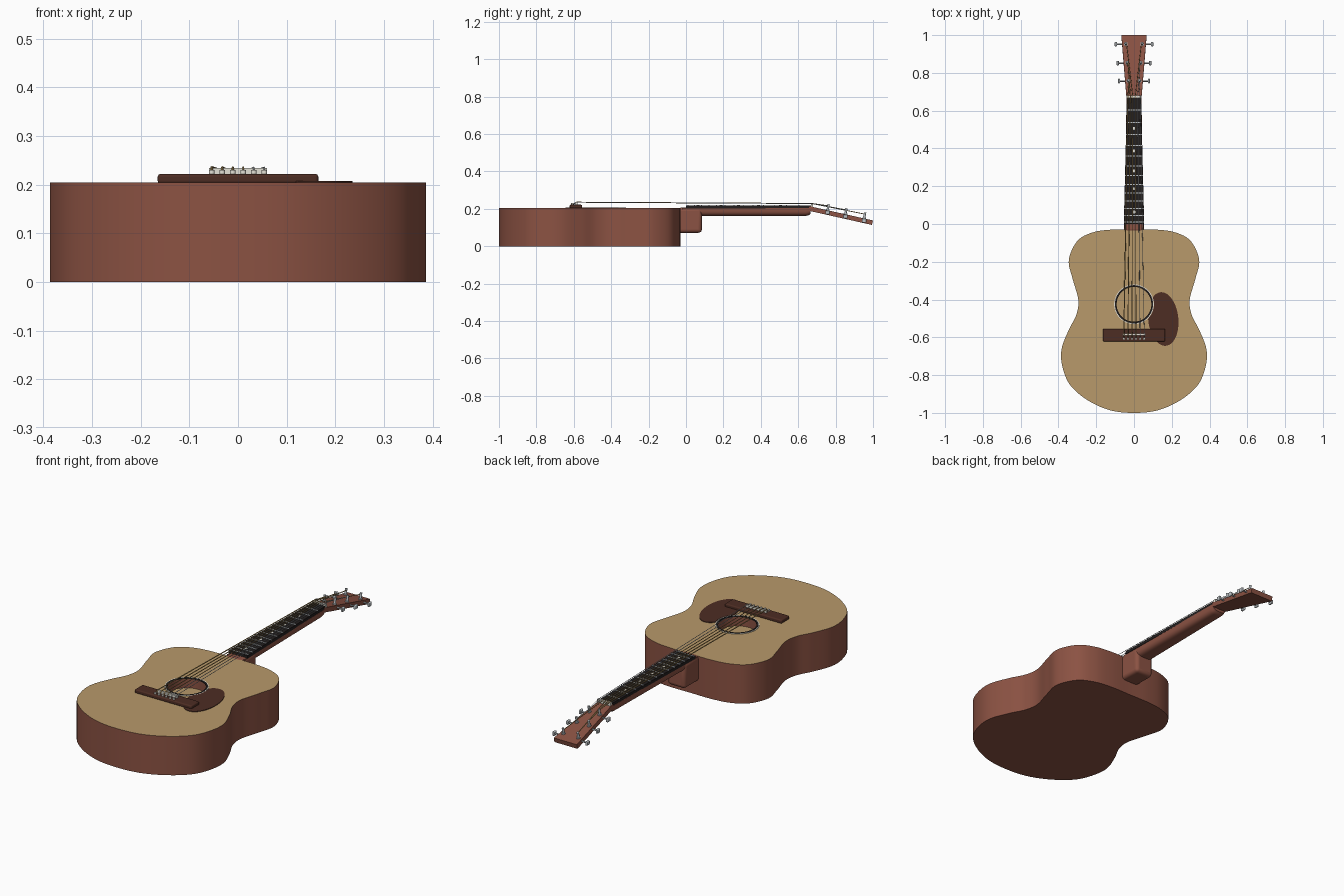
import bpy, bmesh, math
from mathutils import Vector

if "Cube" in bpy.data.objects:
    bpy.data.objects.remove(bpy.data.objects["Cube"])


def mat(name, r, g, b):
    m = bpy.data.materials.new(name)
    m.diffuse_color = (r, g, b, 1)
    m.use_nodes = True
    m.node_tree.nodes["Principled BSDF"].inputs["Base Color"].default_value = m.diffuse_color
    return m


BROWN = mat("mahogany", 0.26, 0.085, 0.056)
TAN = mat("spruce", 0.48, 0.32, 0.145)
DARK = mat("rosewood", 0.075, 0.026, 0.017)
BLACK = mat("ebony", 0.016, 0.013, 0.013)
METAL = mat("steel", 0.52, 0.55, 0.57)
GOLD = mat("bronze_string", 0.45, 0.30, 0.11)
BONE = mat("bone", 0.78, 0.76, 0.68)


def finish(bm, name, mats, smooth=True, fix=True):
    if fix:
        bmesh.ops.recalc_face_normals(bm, faces=bm.faces)
    me = bpy.data.meshes.new(name)
    bm.to_mesh(me)
    bm.free()
    ob = bpy.data.objects.new(name, me)
    bpy.context.collection.objects.link(ob)
    for m in mats:
        me.materials.append(m)
    if smooth:
        bpy.ops.object.select_all(action='DESELECT')
        ob.select_set(True)
        bpy.context.view_layer.objects.active = ob
        bpy.ops.object.shade_smooth_by_angle(angle=math.radians(35))
    return ob


def loft(name, rings, m):
    # skin between equal rings of points, with end caps
    bm = bmesh.new()
    vs = [[bm.verts.new(p) for p in r] for r in rings]
    n = len(vs[0])
    for a, b in zip(vs, vs[1:]):
        for i in range(n):
            bm.faces.new((a[i], a[(i + 1) % n], b[(i + 1) % n], b[i]))
    bm.faces.new(vs[0])
    bm.faces.new(vs[-1])
    return finish(bm, name, [m])


def plate(name, pts, z0, z1, m):
    return loft(name, [[(x, y, z) for x, y in pts] for z in (z0, z1)], m)


def box(name, x0, x1, y0, y1, z0, z1, m, bevel=0):
    ob = plate(name, [(x0, y0), (x1, y0), (x1, y1), (x0, y1)], z0, z1, m)
    if bevel:
        b = ob.modifiers.new("round", 'BEVEL')
        b.width, b.segments = bevel, 4
    return ob


def rod(name, a, b, r, m, n=12):
    a, b = Vector(a), Vector(b)
    q = (b - a).to_track_quat('Z', 'Y')
    ring = [q @ Vector((r * math.cos(t * math.tau / n), r * math.sin(t * math.tau / n), 0)) for t in range(n)]
    return loft(name, [[a + v for v in ring], [b + v for v in ring]], m)


def spline(p, steps=8):
    # open Catmull-Rom through 2D points
    out = []
    P = [Vector(v) for v in p]
    for i in range(1, len(P) - 2):
        a, b, c, d = P[i - 1:i + 3]
        for s in range(steps):
            t = s / steps
            out.append(0.5 * (2 * b + (c - a) * t + (2 * a - 5 * b + 4 * c - d) * t * t + (3 * b - a - 3 * c + d) * t ** 3))
    return out


def circle(r, n=64):
    return [(r * math.cos(i * math.tau / n), HOLE_Y + r * math.sin(i * math.tau / n)) for i in range(n)]


TOP, HOLE_Y, HOLE_R = 0.204, -0.425, 0.095

# body: mirrored outline, round sound hole recess, brown sides, tan top
half = [(0, -.03), (.12, -.03), (.22, -.045), (.30, -.09), (.345, -.19), (.325, -.29), (.295, -.40),
        (.305, -.48), (.345, -.56), (.383, -.66), (.38, -.75), (.34, -.85), (.25, -.93), (.13, -.985), (0, -1)]
right = spline([(-.12, -.03)] + half + [(-.13, -.985)]) + [Vector((0, -1))]
outline = right + [Vector((-v.x, v.y)) for v in reversed(right[1:-1])]
bm = bmesh.new()


def loop(pts, z):
    vs = [bm.verts.new((p[0], p[1], z)) for p in pts]
    return vs, [bm.edges.new((vs[i - 1], vs[i])) for i in range(len(vs))]


low, _ = loop(outline, 0)
up, up_e = loop(outline, TOP)
rim, rim_e = loop(circle(HOLE_R), TOP)
pit, _ = loop(circle(HOLE_R), TOP - 0.05)
bmesh.ops.triangle_fill(bm, use_beauty=True, use_dissolve=False, edges=up_e + rim_e)
for a, b in ((low, up), (pit, rim)):
    for i in range(len(a)):
        bm.faces.new((a[i - 1], a[i], b[i], b[i - 1]))
bm.faces.new(low)
bm.faces.new(pit)
bm.normal_update()
for f in bm.faces:
    zs = [v.co.z for v in f.verts]
    f.material_index = 1 if max(zs) - min(zs) < 1e-4 and min(zs) > 0.01 else 0
finish(bm, "body", [BROWN, TAN])


# rosette rings round the sound hole
def ring(name, r0, r1, z1, m):
    bm = bmesh.new()
    prof = [(r0, TOP - .002), (r0, z1), (r1, z1), (r1, TOP - .002)]
    vs = [[bm.verts.new((x, y, z)) for x, y in circle(r)] for r, z in prof]
    for k in range(4):
        a, b = vs[k], vs[(k + 1) % 4]
        for i in range(64):
            bm.faces.new((a[i - 1], a[i], b[i], b[i - 1]))
    finish(bm, name, [m])


ring("rosette_dark", 0.092, 0.101, TOP + 0.003, BLACK)
ring("rosette_light", 0.101, 0.105, TOP + 0.0025, BONE)

# pickguard: teardrop with a bite following the rosette
guard = []
for i in range(64):
    t = i * math.tau / 64
    v = Vector((0.155 + 0.08 * math.cos(t) - 0.01 * math.sin(t), -0.503 + 0.142 * math.sin(t)))
    d = v - Vector((0, HOLE_Y))
    if d.length < 0.106:
        v = Vector((0, HOLE_Y)) + d.normalized() * 0.106
    guard.append(v)
plate("pickguard", guard, TOP - .001, TOP + .003, DARK)

# bridge, saddle
box("bridge", -.165, .165, -.622, -.555, TOP - .002, .222, DARK, .006)
box("saddle", -.06, .06, -.59, -.58, .215, .234, BONE)

# neck: rounded section, with heel
def section(y, w, depth):
    pts = []
    for i in range(17):
        t = math.pi * i / 16
        c, s = math.cos(t), max(0, math.sin(t))
        pts.append((math.copysign(abs(c) ** .6, c) * w, y, .205 - depth * s ** .6))
    return pts


loft("neck", [section(-.02, .051, .043), section(.64, .04, .043), section(.655, .04, .04),
              section(.665, .04, .032)], BROWN)
box("heel", -.052, .052, -.045, .085, .072, .2065, BROWN, .018)

# fretboard, frets, dots and nut
NUT, SCALE = .675, 1.26


def width(y):
    return .054 - .0165 * y / .67


plate("fretboard", [(-.054, 0), (.054, 0), (width(.67), .67), (-width(.67), .67)], .203, .219, BLACK)


def fret_y(n):
    return NUT - SCALE * (1 - 2 ** (-n / 12))


for n in range(1, 14):
    y = fret_y(n)
    box(f"fret_{n}", -width(y), width(y), y - .0025, y + .0025, .217, .2215, METAL)
for n in (3, 5, 7, 9, 12):
    y = (fret_y(n) + fret_y(n - 1)) / 2
    rod(f"fret_dot_{n}", (0, y, .217), (0, y, .2198), .008, BONE, 20)
box("nut", -.039, .039, .668, .68, .2, .227, BONE)


# headstock tilted back
def head_z(y):
    return .213 - .224 * (y - .665)


loft("headstock", [[(-w, y, z), (w, y, z), (w, y2, z - .024), (-w, y2, z - .024)]
                   for w, y, y2, z in ((.039, .66, .655, head_z(.66)), (.067, 1.0, .994, head_z(1.0)))], BROWN)

# tuners: post, collar, shaft and button on both sides
PEGS = [(.757, .030, .079), (.852, .036, .086), (.952, .043, .096)]
for side in (-1, 1):
    for k, (y, px, bx) in enumerate(PEGS):
        z = head_z(y)
        tag = f"{'left' if side < 0 else 'right'}_{k + 1}"
        rod("tuner_post_" + tag, (side * px, y - .004, z - .02), (side * px, y + .006, z + .032), .006, METAL)
        rod("tuner_collar_" + tag, (side * px, y, z - .004), (side * px, y + .001, z + .005), .01, METAL, 16)
        rod("tuner_shaft_" + tag, (side * (px + .005), y, z - .012), (side * bx, y, z - .012), .004, METAL, 10)
        box("tuner_button_" + tag, side * bx - .006, side * bx + .006, y - .012, y + .012,
            z - .023, z - .001, METAL, .004)

# strings with bridge pins, fanning out from nut to posts
for i in range(6):
    u = (i - 2.5) / 2.5
    side = -1 if i < 3 else 1
    py, px, _ = PEGS[i if i < 3 else 5 - i]
    m = GOLD if i < 4 else METAL
    path = [(u * .054, -.608, .222), (u * .054, -.585, .2355), (u * .032, .674, .2285),
            (side * (px - .004), py, head_z(py) + .024)]
    r = .0026 - .00025 * i
    for k in range(3):
        rod(f"string_{i + 1}_part_{k + 1}", path[k], path[k + 1], r, m, 8)
    rod(f"bridge_pin_{i + 1}", (u * .054, -.608, .215), (u * .054, -.608, .23), .006, BONE, 12)
